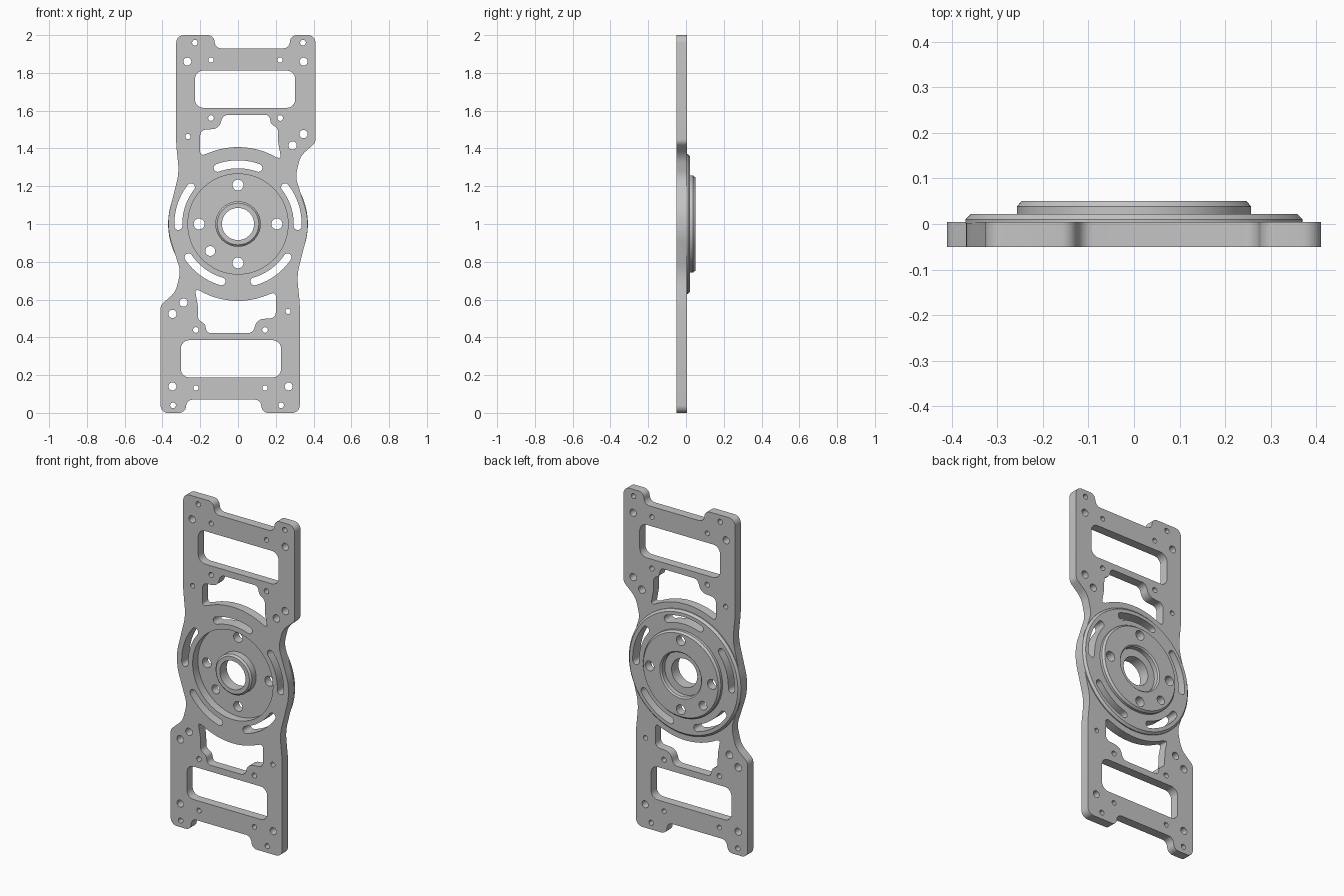
import bpy, bmesh
from math import pi, sin, cos, tan, radians
from mathutils import Vector, Quaternion, Matrix

if "Cube" in bpy.data.objects:
    bpy.data.objects.remove(bpy.data.objects["Cube"])

CENTRE = Vector((0, 0, 1))
FRONT, BACK = -0.05, 0.004
TURN = (False, True)          # each half repeats turned by 180 degrees


def turned(points):
    return [(-x, 2 - z, r) for x, z, r in points]


def rounded(points, steps=8):
    """Outline in x, z with a fillet radius at each corner."""
    out = []
    n = len(points)
    for i, (x, z, r) in enumerate(points):
        p = Vector((x, 0, z))
        a = Vector((points[i - 1][0], 0, points[i - 1][1])) - p
        b = Vector((points[(i + 1) % n][0], 0, points[(i + 1) % n][1])) - p
        angle = a.angle(b)
        if r == 0 or angle > pi - 0.01:
            out.append(p)
            continue
        t = min(r / tan(angle / 2), 0.48 * min(a.length, b.length))
        start, end = p + a.normalized() * t, p + b.normalized() * t
        mid = p + (a.normalized() + b.normalized()).normalized() * t / cos(angle / 2)
        u, v = start - mid, end - mid
        axis = u.cross(v).normalized()
        sweep = u.angle(v)
        out += [mid + Quaternion(axis, sweep * k / steps) @ u for k in range(steps + 1)]
    return out


def prism(bm, outline, y0, y1):
    low = [bm.verts.new((p.x, y0, p.z)) for p in outline]
    high = [bm.verts.new((p.x, y1, p.z)) for p in outline]
    bm.faces.new(low)
    bm.faces.new(high[::-1])
    for i in range(len(low)):
        bm.faces.new((low[i - 1], high[i - 1], high[i], low[i]))


def circle(x, z, r, steps=24):
    angles = [2 * pi * k / steps + 0.1 for k in range(steps)]
    return [Vector((x + r * cos(a), 0, z + r * sin(a))) for a in angles]


def arc(radius, a0, a1, steps=16):
    angles = [radians(a0 + (a1 - a0) * k / steps) for k in range(steps + 1)]
    return [Vector((radius * cos(a), 0, 1 + radius * sin(a))) for a in angles]


def lathe(bm, profile, closed=False):
    """Spin a profile of radius, y around the central axis."""
    verts = [bm.verts.new((r, y, 1)) for r, y in profile]
    edges = [bm.edges.new(pair) for pair in zip(verts, verts[1:])]
    if closed:
        edges.append(bm.edges.new((verts[-1], verts[0])))
    bmesh.ops.spin(bm, geom=verts + edges, cent=CENTRE, axis=(0, 1, 0),
                   angle=2 * pi, steps=96)
    bmesh.ops.remove_doubles(bm, verts=bm.verts[:], dist=1e-5)
    # Keep the spokes off the centres of the bolt holes
    bmesh.ops.rotate(bm, verts=bm.verts[:], cent=CENTRE,
                     matrix=Matrix.Rotation(0.023, 3, 'Y'))


def finish(bm, name):
    bmesh.ops.recalc_face_normals(bm, faces=bm.faces[:])
    mesh = bpy.data.meshes.new(name)
    bm.to_mesh(mesh)
    bm.free()
    obj = bpy.data.objects.new(name, mesh)
    bpy.context.collection.objects.link(obj)
    return obj


def combine(target, tool, operation):
    tool.hide_render = True
    mod = target.modifiers.new(operation.title(), 'BOOLEAN')
    mod.object, mod.operation, mod.solver = tool, operation, 'EXACT'
    bpy.context.view_layer.objects.active = target
    bpy.ops.object.modifier_apply(modifier=mod.name)
    bpy.data.objects.remove(tool)


# Plate with waisted sides and two tabs at each end
half = [(-.368, 1.05, .3), (-.312, 1.27, .3), (-.327, 1.42, .3),
        (-.327, 2, .04), (-.13, 2, .035), (-.118, 1.93, .035),
        (.27, 1.93, .035), (.28, 2, .035), (.41, 2, .04),
        (.41, 1.43, .04), (.33, 1.36, .12), (.304, 1.25, .12), (.368, 1.05, .3)]
bm = bmesh.new()
prism(bm, rounded(half + turned(half)), FRONT, BACK)
plate = finish(bm, "mounting_plate")

# Stepped round boss on the back, with chamfered rims
bm = bmesh.new()
lathe(bm, [(0, -.01), (.36, -.01), (.36, .001), (.37, .001), (.37, .010), (.358, .022),
           (.257, .022), (.257, .038), (.247, .05), (0, .05)])
combine(plate, finish(bm, "round_boss"), 'UNION')

# Front recess, leaving a chamfered hub in the middle
bm = bmesh.new()
lathe(bm, [(.265, -.06), (.265, 0), (.12, 0), (.12, -.04), (.10, -.06)], closed=True)
combine(plate, finish(bm, "recess_cutter"), 'DIFFERENCE')

# Bore with a chamfered bearing seat at the back
bm = bmesh.new()
lathe(bm, [(0, -.07), (.085, -.07), (.085, .015), (.13, .015), (.13, .042),
           (.148, .06), (0, .06)])
combine(plate, finish(bm, "bore_cutter"), 'DIFFERENCE')

# Windows, screw holes and slots cut right through
bm = bmesh.new()
outlines = []
slot_window = [(-.228, 1.615, .045), (-.228, 1.812, .045),
               (.303, 1.812, .045), (.303, 1.615, .045)]
curved_window = [(-.2, 1.36, .02), (-.2, 1.497, .03), (-.1, 1.505, .05),
                 (-.08, 1.577, .035), (.165, 1.577, .025), (.175, 1.53, .03),
                 (.212, 1.505, .03), (.213, 1.43, .05), (.228, 1.348, .02)]
curved_window += [(p.x, p.z, 0) for p in arc(.407, 60, 113)]
screw_holes = [(-.228, 1.96, .015), (.344, 1.96, .015), (-.268, 1.86, .021),
               (.347, 1.86, .021), (-.143, 1.868, .014), (.223, 1.868, .014),
               (-.143, 1.561, .015), (.223, 1.561, .015), (-.265, 1.463, .014),
               (.347, 1.476, .022), (.289, 1.416, .022),
               (0, 1.206, .029), (.206, 1, .029)]
for flip in TURN:
    for shape in (slot_window, curved_window):
        outlines.append(rounded(turned(shape) if flip else shape))
    for hole in (turned(screw_holes) if flip else screw_holes):
        outlines.append(circle(*hole))
outlines.append(circle(-.147, .857, .026))
for k in range(5):
    a = 90 + 72 * k
    caps = []
    for end, side in ((a + 20, 0), (a - 20, 180)):
        c = Vector((.316 * cos(radians(end)), 0, 1 + .316 * sin(radians(end))))
        turn = [radians(end + side + 180 * j / 8) for j in range(1, 8)]
        caps.append([c + Vector((cos(t), 0, sin(t))) * .021 for t in turn])
    outlines.append(arc(.337, a - 20, a + 20) + caps[0]
                    + arc(.295, a + 20, a - 20) + caps[1])
for outline in outlines:
    prism(bm, outline, -.1, .1)
combine(plate, finish(bm, "hole_cutter"), 'DIFFERENCE')

# Single light grey metal finish
metal = bpy.data.materials.new("light_grey_metal")
metal.use_nodes = True
grey = (.56, .56, .56, 1)
metal.diffuse_color = grey
metal.node_tree.nodes["Principled BSDF"].inputs["Base Color"].default_value = grey
plate.data.materials.clear()
plate.data.materials.append(metal)
for face in plate.data.polygons:
    face.material_index = 0

bpy.ops.object.select_all(action='DESELECT')
plate.select_set(True)
bpy.context.view_layer.objects.active = plate
bpy.ops.object.shade_smooth_by_angle(angle=radians(30))
